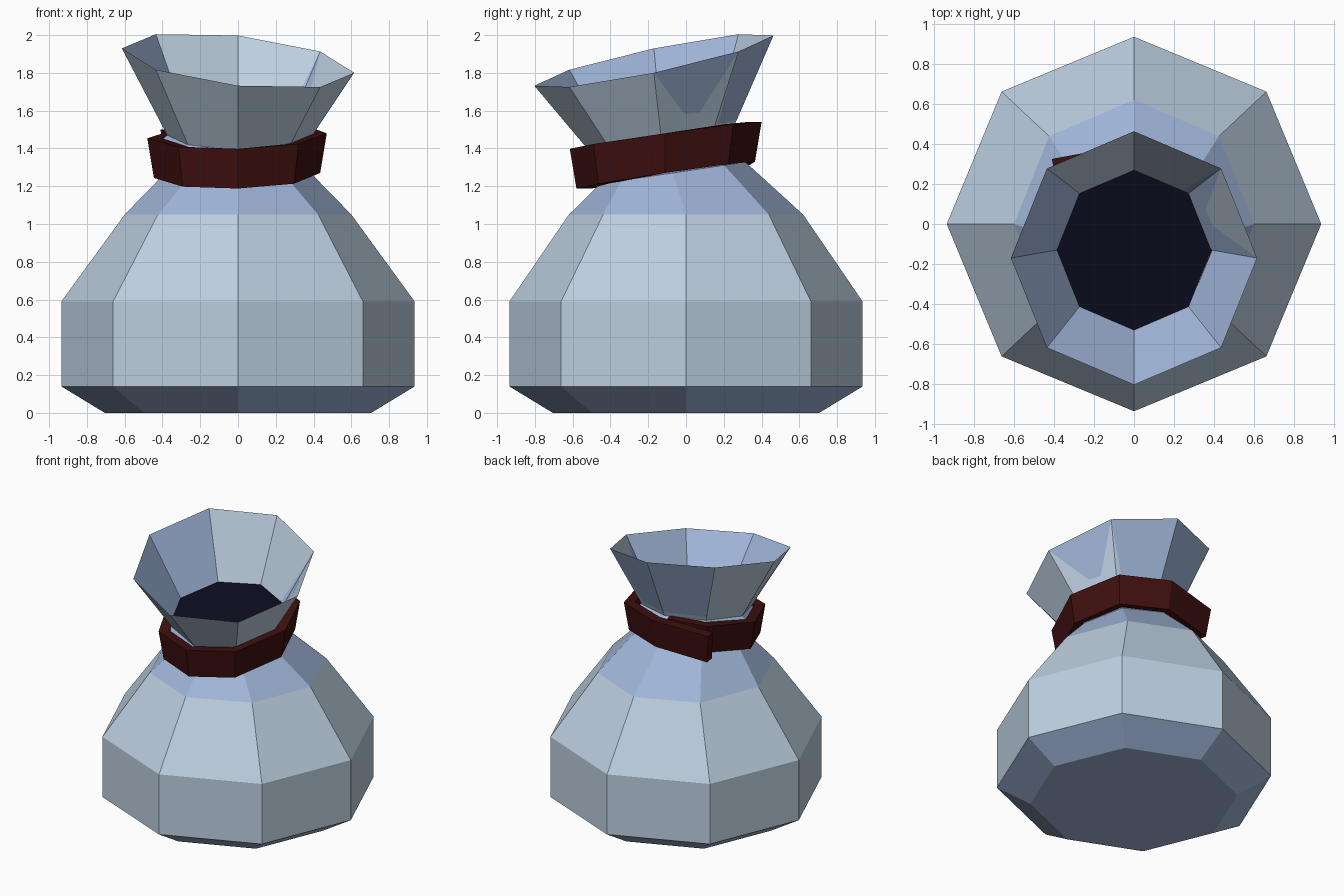
import bpy, bmesh, math
from mathutils import Vector

if "Cube" in bpy.data.objects:
    bpy.data.objects.remove(bpy.data.objects["Cube"])


def make_mat(name, rgb):
    m = bpy.data.materials.new(name)
    m.diffuse_color = (*rgb, 1)
    m.use_nodes = True
    m.node_tree.nodes["Principled BSDF"].inputs["Base Color"].default_value = m.diffuse_color
    return m


cloth = make_mat("pale cloth", (0.51, 0.625, 0.75))
blue = make_mat("blue cloth", (0.35, 0.465, 0.69))
red = make_mat("dark red strap", (0.05, 0.0048, 0.0048))
dark = make_mat("dark opening", (0.0035, 0.0035, 0.0137))


def finish(bm, name, mats):
    bmesh.ops.recalc_face_normals(bm, faces=bm.faces[:])
    me = bpy.data.meshes.new(name)
    bm.to_mesh(me)
    bm.free()
    for m in mats:
        me.materials.append(m)
    ob = bpy.data.objects.new(name, me)
    bpy.context.collection.objects.link(ob)
    return ob


# Sack: eight-sided rings, each (centre y, x radius, y radius, centre z,
# slope along x, slope along y, material of the faces leading up to it)
rings = [
    (0.0, 0.705, 0.705, 0.0, 0, 0, 1),
    (0.0, 0.935, 0.935, 0.14, 0, 0, 1),
    (0.0, 0.935, 0.935, 0.59, 0, 0, 0),
    (0.0, 0.60, 0.62, 1.05, 0, 0, 0),
    (-0.07, 0.385, 0.385, 1.27, 0, 0.15, 1),
    (-0.12, 0.41, 0.41, 1.43, -0.03, 0.16, 1),
    (-0.13, 0.375, 0.385, 1.455, -0.04, 0.17, 1),
    (-0.17, 0.615, 0.633, 1.865, -0.105, 0.21, 0),   # flared rim
    (-0.13, 0.385, 0.40, 1.485, -0.04, 0.17, 1),     # inside of the neck
]
bm = bmesh.new()
prev = None
for cy, rx, ry, cz, sx, sy, mi in rings:
    loop = []
    for k in range(8):
        a = k * math.pi / 4
        x, dy = rx * math.cos(a), ry * math.sin(a)
        loop.append(bm.verts.new((x, cy + dy, cz + sx * x + sy * dy)))
    if prev is None:
        bm.faces.new(loop).material_index = 1
    else:
        for k in range(8):
            j = (k + 1) % 8
            f = bm.faces.new((prev[k], prev[j], loop[j], loop[k]))
            f.material_index = mi
    prev = loop
bm.faces.new(prev).material_index = 2
finish(bm, "sack", [cloth, blue, dark])

# Strap: open band wrapped around the neck, its end overlapping at the back
path = [Vector(p) for p in (
    (-0.05, 0.29), (-0.32, 0.21), (-0.48, -0.13), (-0.315, -0.49),
    (0.0, -0.615), (0.32, -0.49), (0.47, -0.11), (0.34, 0.25),
    (0.0, 0.40), (-0.41, 0.325))]
thick, half = 0.075, 0.105
centre = Vector((0, -0.12))
bm = bmesh.new()
prev = None
for i, p in enumerate(path):
    t = (path[min(i + 1, len(path) - 1)] - path[max(i - 1, 0)]).normalized()
    inward = Vector((-t.y, t.x)) * thick
    z = 1.365 + 0.025 * p.x + 0.14 * (p.y + 0.1)
    if i == len(path) - 1:
        z -= 0.02
    lean = (p - centre).normalized() * 0.035
    q = p + inward
    sec = [bm.verts.new((v.x, v.y, h)) for v, h in (
        (p, z + half), (q, z + half),
        (q - lean, z - half), (p - lean, z - half))]
    if prev is None:
        bm.faces.new(sec)
    else:
        for k in range(4):
            j = (k + 1) % 4
            bm.faces.new((prev[k], prev[j], sec[j], sec[k]))
    prev = sec
bm.faces.new(prev)
finish(bm, "strap", [red])
